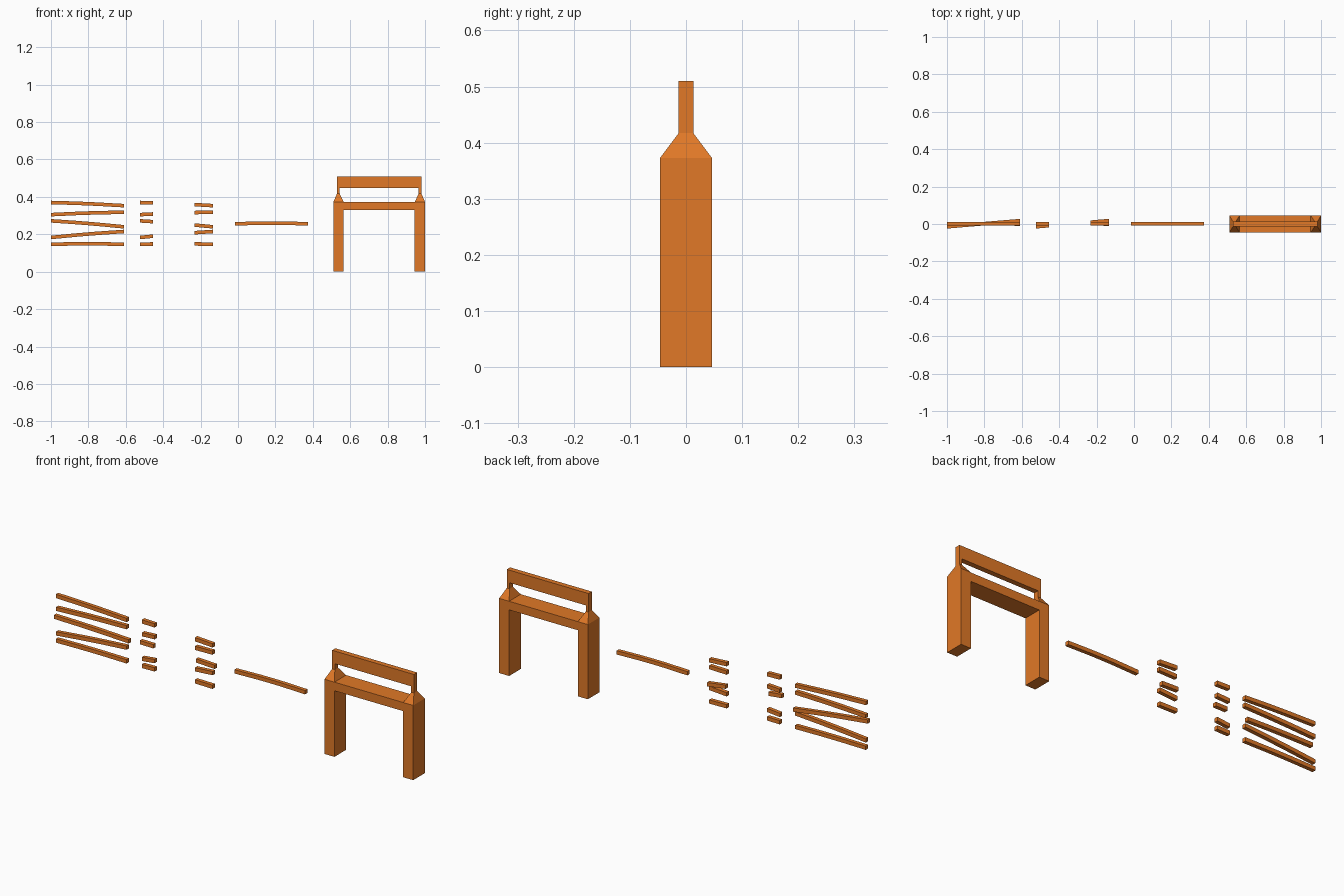
import bpy, bmesh

if "Cube" in bpy.data.objects:
    bpy.data.objects.remove(bpy.data.objects["Cube"])

wood = bpy.data.materials.new("orange_wood")
wood.diffuse_color = (0.75, 0.19, 0.02, 1)
wood.use_nodes = True
wood.node_tree.nodes["Principled BSDF"].inputs["Base Color"].default_value = wood.diffuse_color


def loft(name, rings):
    """Flat-shaded solid through a row of four-point rings, capped at both ends."""
    bm = bmesh.new()
    rows = [[bm.verts.new(p) for p in ring] for ring in rings]
    for a, b in zip(rows, rows[1:]):
        for i in range(4):
            j = (i + 1) % 4
            bm.faces.new((a[i], a[j], b[j], b[i]))
    bm.faces.new(rows[0])
    bm.faces.new(rows[-1])
    bmesh.ops.recalc_face_normals(bm, faces=bm.faces[:])
    mesh = bpy.data.meshes.new(name)
    bm.to_mesh(mesh)
    bm.free()
    mesh.materials.append(wood)
    obj = bpy.data.objects.new(name, mesh)
    bpy.context.collection.objects.link(obj)
    return obj


def flat_ring(x0, x1, hy, z):
    return [(x0, -hy, z), (x1, -hy, z), (x1, hy, z), (x0, hy, z)]


def box(name, x0, x1, hy, z0, z1):
    return loft(name, [flat_ring(x0, x1, hy, z0), flat_ring(x0, x1, hy, z1)])


# Stand: two posts with tapered necks, a deep beam and a thin top rail
MID = 0.755
POST = [(0.51, 0.565, 0.046, 0), (0.51, 0.565, 0.046, 0.373),
        (0.529, 0.544, 0.013, 0.417), (0.529, 0.544, 0.013, 0.51)]
for side, name in ((1, "left_post"), (-1, "right_post")):
    loft(name, [flat_ring(MID + side * (a - MID), MID + side * (b - MID), hy, z)
                for a, b, hy, z in POST])
box("cross_beam", 0.565, 0.945, 0.046, 0.33, 0.373)
box("top_rail", 0.544, 0.966, 0.013, 0.447, 0.51)

# Poles: slightly crooked square bars, each given by its end heights and depths
LENGTH, HALF = 0.39, 0.0095


def pole(name, x, z0, z1, y0, y1, start=0.0, end=LENGTH, bow=0.002):
    inner = [s for s in (0.13, 0.195, 0.26) if start < s < end]
    rings = []
    for s in [start] + inner + [end]:
        t = s / LENGTH
        y = y0 + (y1 - y0) * t
        z = z0 + (z1 - z0) * t + bow * 4 * t * (1 - t)
        rings.append([(x + s, y - HALF, z - HALF), (x + s, y + HALF, z - HALF),
                      (x + s, y + HALF, z + HALF), (x + s, y - HALF, z + HALF)])
    return loft(name, rings)


RAILS = [(0.370, 0.353, 0.0, 0.002), (0.305, 0.318, 0.002, 0.0),
         (0.272, 0.240, -0.015, 0.018), (0.183, 0.215, 0.0, 0.002),
         (0.147, 0.147, 0.001, 0.001)]
for i, rail in enumerate(RAILS, 1):
    pole(f"long_pole_{i}", -1.0, *rail)
    # Broken version: only the two ends of the same pole remain
    pole(f"left_stub_{i}", -0.525, *rail, end=0.07)
    pole(f"right_stub_{i}", -0.525, *rail, start=0.293)

# Single loose pole
pole("single_pole", -0.015, 0.256, 0.256, 0.002, 0.002, bow=0.004)
